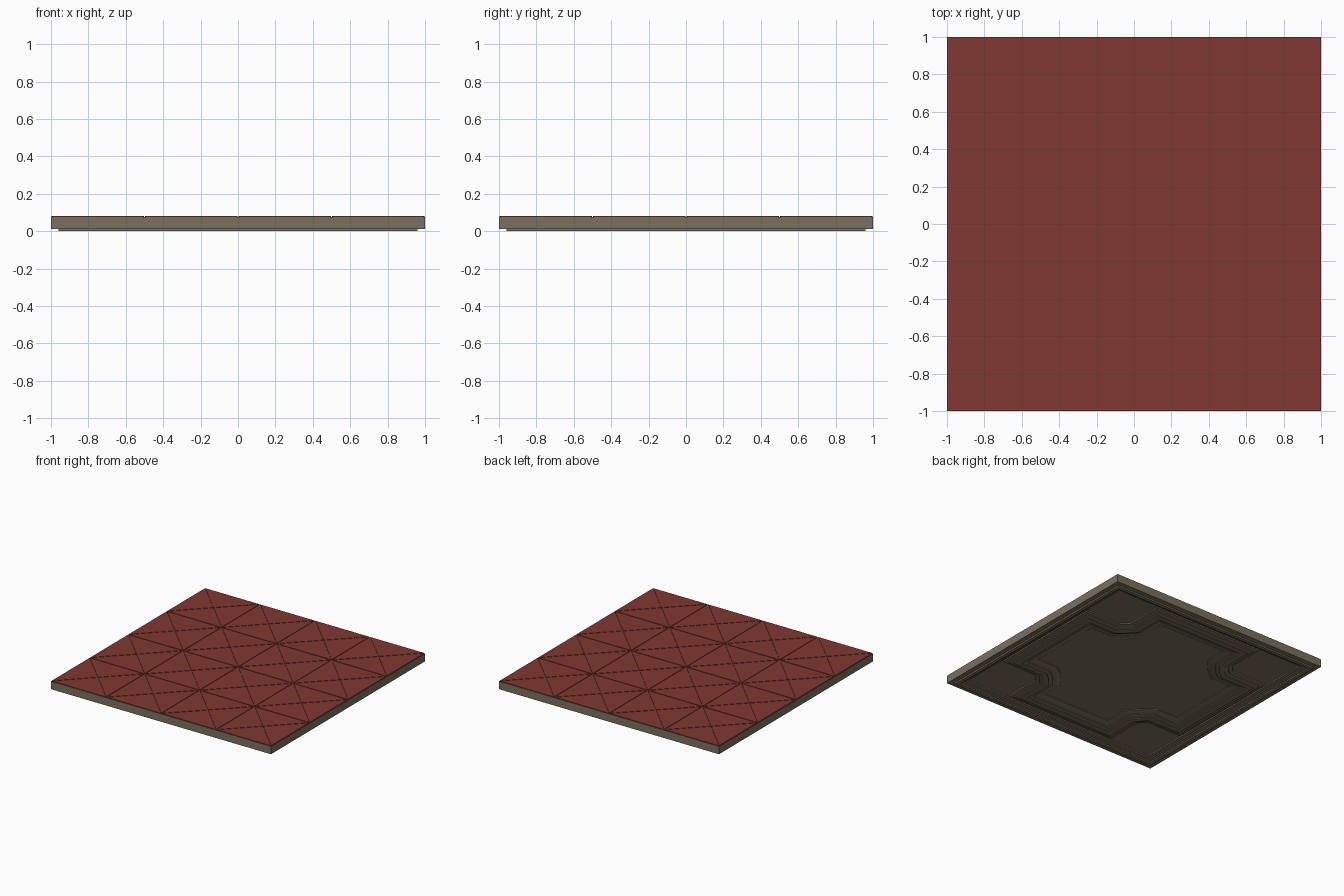
import bpy, bmesh, math
from mathutils import Vector

if "Cube" in bpy.data.objects:
    bpy.data.objects.remove(bpy.data.objects["Cube"])


def material(name, rgb):
    m = bpy.data.materials.new(name)
    m.diffuse_color = (*rgb, 1)
    m.use_nodes = True
    m.node_tree.nodes["Principled BSDF"].inputs["Base Color"].default_value = m.diffuse_color
    return m


RED = material("red tile", (0.216, 0.040, 0.030))
STONE = material("grey brown plaster", (0.195, 0.165, 0.115))


def finish(bm, name, mats):
    bmesh.ops.recalc_face_normals(bm, faces=bm.faces)
    me = bpy.data.meshes.new(name)
    bm.to_mesh(me)
    bm.free()
    for m in mats:
        me.materials.append(m)
    ob = bpy.data.objects.new(name, me)
    bpy.context.collection.objects.link(ob)
    return ob


def bridge(bm, a, b):
    n = len(a)
    for i in range(n):
        j = (i + 1) % n
        bm.faces.new((a[i], a[j], b[j], b[i]))


def add_loop(bm, pts, z):
    return [bm.verts.new((x, y, z)) for x, y in pts]


def square(h):
    return [(h, -h), (h, h), (-h, h), (-h, -h)]


def plaque(d, seg=14):
    """Square outline with stepped, concave round corners, offset inward by d."""
    s, e, c, r = 0.87 - d, 0.5 - d, 0.81, 0.40 + d
    a0 = math.pi + math.asin((c - e) / r)
    a1 = 1.5 * math.pi - (a0 - math.pi)
    quarter = [(s, e)]
    for i in range(seg + 1):
        a = a0 + (a1 - a0) * i / seg
        quarter.append((c + r * math.cos(a), c + r * math.sin(a)))
    quarter.append((e, s))
    pts = []
    for k in range(4):
        co, si = round(math.cos(k * math.pi / 2)), round(math.sin(k * math.pi / 2))
        pts += [(x * co - y * si, x * si + y * co) for x, y in quarter]
    return pts


# slab with stepped border around the recessed underside panel
bm = bmesh.new()
profile = [(1, .076), (1, .012), (.96, .012), (.96, 0), (.93, 0), (.93, .010),
           (.91, .014), (.91, .022), (.885, .026), (.885, .036)]
loops = [add_loop(bm, square(h), z) for h, z in profile]
for a, b in zip(loops, loops[1:]):
    bridge(bm, a, b)
bm.faces.new(loops[0]).material_index = 1
bm.faces.new(loops[-1])
finish(bm, "slab", [STONE, RED])

# stepped ridge moulding on the underside
bm = bmesh.new()
profile = [(0, .040), (0, .026), (.03, .022), (.03, .014), (.06, .009), (.06, .004),
           (.10, .004), (.10, .010), (.13, .014), (.13, .021), (.16, .024),
           (.19, .030), (.19, .040)]
loops = [add_loop(bm, plaque(d), z) for d, z in profile]
for a, b in zip(loops, loops[1:] + loops[:1]):
    bridge(bm, a, b)
finish(bm, "underside_moulding", [STONE])

# triangular floor tiles: four per square, fine grooves between them
bm = bmesh.new()
GAP, INRADIUS = 0.003, (math.sqrt(0.5) - 0.5) / 2
for ix in range(4):
    for iy in range(4):
        centre = Vector((-0.75 + 0.5 * ix, -0.75 + 0.5 * iy))
        for k in range(4):
            a = k * math.pi / 2
            out, side = Vector((math.cos(a), math.sin(a))), Vector((-math.sin(a), math.cos(a)))
            mid = centre + out * (0.25 - INRADIUS)
            corners = [centre, centre + 0.25 * (out - side), centre + 0.25 * (out + side)]
            pts = [mid + (p - mid) * (1 - GAP / INRADIUS) for p in corners]
            low, top = add_loop(bm, pts, .0755), add_loop(bm, pts, .08)
            bridge(bm, low, top)
            bm.faces.new(top)
            bm.faces.new(low)
finish(bm, "floor_tiles", [RED])
